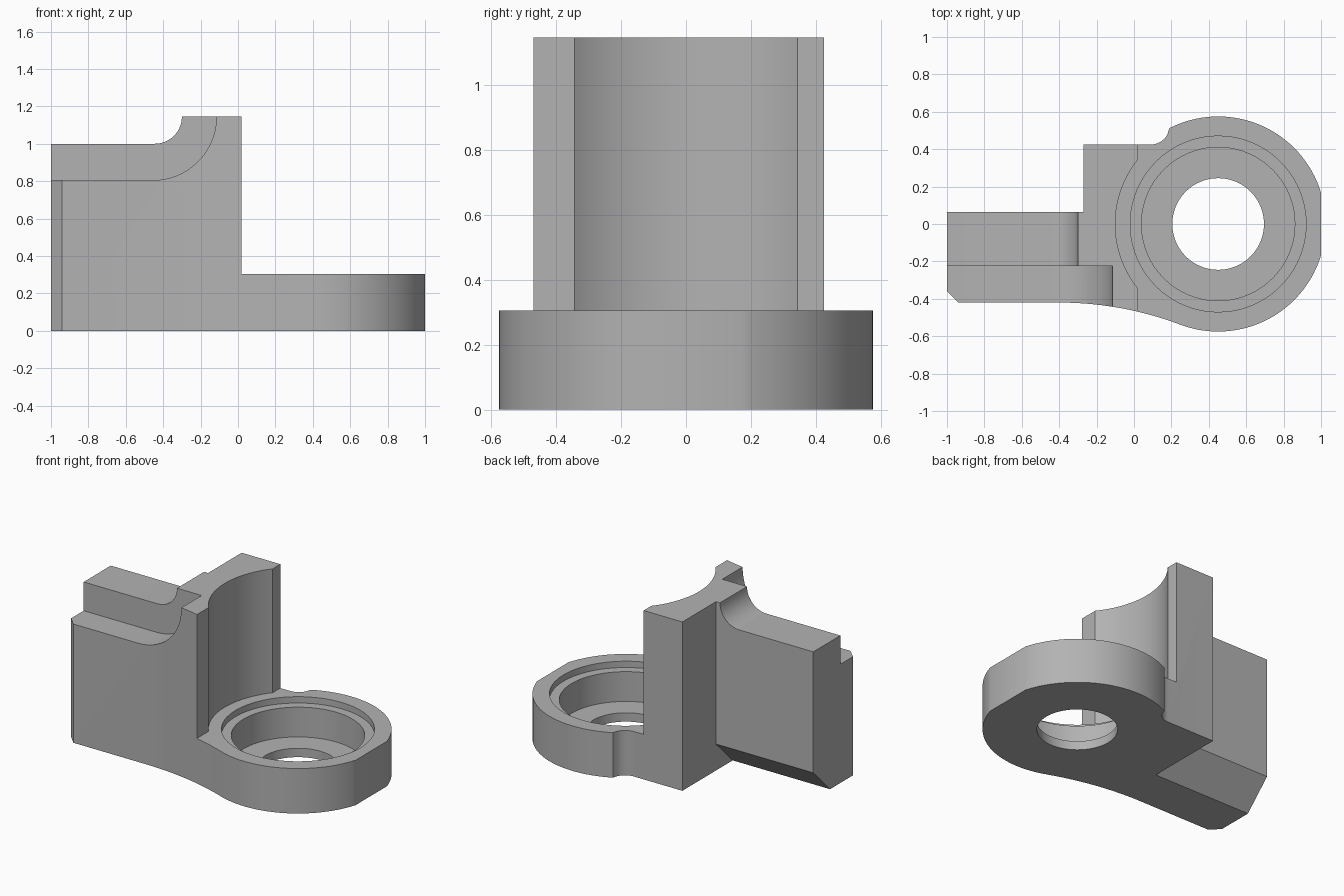
import bpy
import bmesh
from math import radians, sin, cos, acos, asin, atan2, sqrt, degrees
from mathutils import Vector

cube = bpy.data.objects.get("Cube")
if cube:
    bpy.data.objects.remove(cube, do_unlink=True)

grey = bpy.data.materials.new("light_grey")
grey.use_nodes = True
grey.diffuse_color = (0.45, 0.45, 0.45, 1)
grey.node_tree.nodes["Principled BSDF"].inputs["Base Color"].default_value = (0.45, 0.45, 0.45, 1)

RING_X, RING_R = 0.45, 0.575
TOP, FLANGE = 1.145, 0.305
BLOCK_X = 0.02


def arc(cx, cy, r, start, end, steps):
    """Points on an arc, angles in degrees."""
    return [(cx + r * cos(radians(start + (end - start) * i / steps)),
             cy + r * sin(radians(start + (end - start) * i / steps)))
            for i in range(steps + 1)]


def prism(name, outline, low, high, axis="z"):
    """Extrude a flat outline along one axis."""
    place = {"x": lambda a, b, h: (h, a, b),
             "y": lambda a, b, h: (a, h, b),
             "z": lambda a, b, h: (a, b, h)}[axis]
    bm = bmesh.new()
    face = bm.faces.new([bm.verts.new(place(a, b, low)) for a, b in outline])
    result = bmesh.ops.extrude_face_region(bm, geom=[face])
    moved = [g for g in result["geom"] if isinstance(g, bmesh.types.BMVert)]
    bmesh.ops.translate(bm, verts=moved, vec=Vector(place(0, 0, high - low)))
    return finish(name, bm)


def lathe(name, profile, cx, steps):
    """Spin a radius and height profile about a vertical axis."""
    bm = bmesh.new()
    rings = [[bm.verts.new((cx + x, y, z)) for x, y in arc(0, 0, r, 0, 360, steps)[:-1]]
             for r, z in profile]
    for a, b in zip(rings, rings[1:]):
        for i in range(steps):
            j = (i + 1) % steps
            bm.faces.new((a[i], a[j], b[j], b[i]))
    bm.faces.new(rings[0])
    bm.faces.new(rings[-1])
    return finish(name, bm)


def finish(name, bm):
    bmesh.ops.recalc_face_normals(bm, faces=bm.faces)
    mesh = bpy.data.meshes.new(name)
    bm.to_mesh(mesh)
    bm.free()
    mesh.materials.append(grey)
    obj = bpy.data.objects.new(name, mesh)
    bpy.context.collection.objects.link(obj)
    return obj


# Plan outline: arm, sweeping front edge, clipped ring, rear fillet, block
sweep_r = 1.833
sweep_y = -0.42 - sweep_r
tangent = degrees(atan2(-sweep_y, RING_X + 0.4))
flat = degrees(acos((1 - RING_X) / RING_R))
outline = [(-1, -0.36), (-0.94, -0.42)]
outline += arc(-0.4, sweep_y, sweep_r, 90, tangent, 14)
outline += arc(RING_X, 0, RING_R, tangent - 180, -flat, 36)[1:]
outline += arc(RING_X, 0, RING_R, flat, 117, 32)
outline += arc(0.09, 0.525, 0.1, -28, -90, 8)
outline += [(-0.27, 0.425), (-0.27, 0.065), (-1, 0.065)]
body = prism("bracket_body", outline, 0, TOP)

# Clear the space above the flange, with a round scallop into the block
clear_r = 0.55
side = degrees(acos((BLOCK_X - RING_X) / clear_r))
flange_space = arc(RING_X, 0, clear_r, side, 360 - side, 40)
flange_space += [(BLOCK_X, -1), (2, -1), (2, 1), (BLOCK_X, 1)]


def step_profile(x, z, r):
    """Side shape above a ledge that curves up into the block."""
    return [(-2, z)] + arc(x - r, z + r, r, -90, 0, 20) + [(x, 2), (-2, 2)]


cutters = [
    prism("flange_space_cutter", flange_space, FLANGE, 2),
    # Stepped bore
    lathe("bore_cutter", [(0.245, -0.2), (0.245, 0.06), (0.41, 0.06), (0.41, 0.262),
                          (0.47, 0.262), (0.47, 0.6)], RING_X, 80),
    # Upper and lower ledges of the arm
    prism("arm_top_cutter", step_profile(-0.30, 1.0, TOP - 1.0), -2, 2, "y"),
    prism("arm_ledge_cutter", step_profile(-0.115, 0.805, TOP - 0.805), -2, -0.225, "y"),
    # Sloped lower rear edge of the arm
    prism("arm_slope_cutter", [(0.165, 0.28), (-0.215, -0.1), (0.165, -0.1)], -2, -0.27, "x"),
]

bpy.context.view_layer.objects.active = body
for cutter in cutters:
    cutter.hide_render = True
    mod = body.modifiers.new(cutter.name, "BOOLEAN")
    mod.operation = "DIFFERENCE"
    mod.solver = "EXACT"
    mod.object = cutter
    bpy.ops.object.modifier_apply(modifier=mod.name)
    bpy.data.objects.remove(cutter, do_unlink=True)

# Smooth the curved walls, keep the edges sharp
bpy.ops.object.select_all(action="DESELECT")
body.select_set(True)
bpy.ops.object.shade_smooth_by_angle(angle=radians(20))
